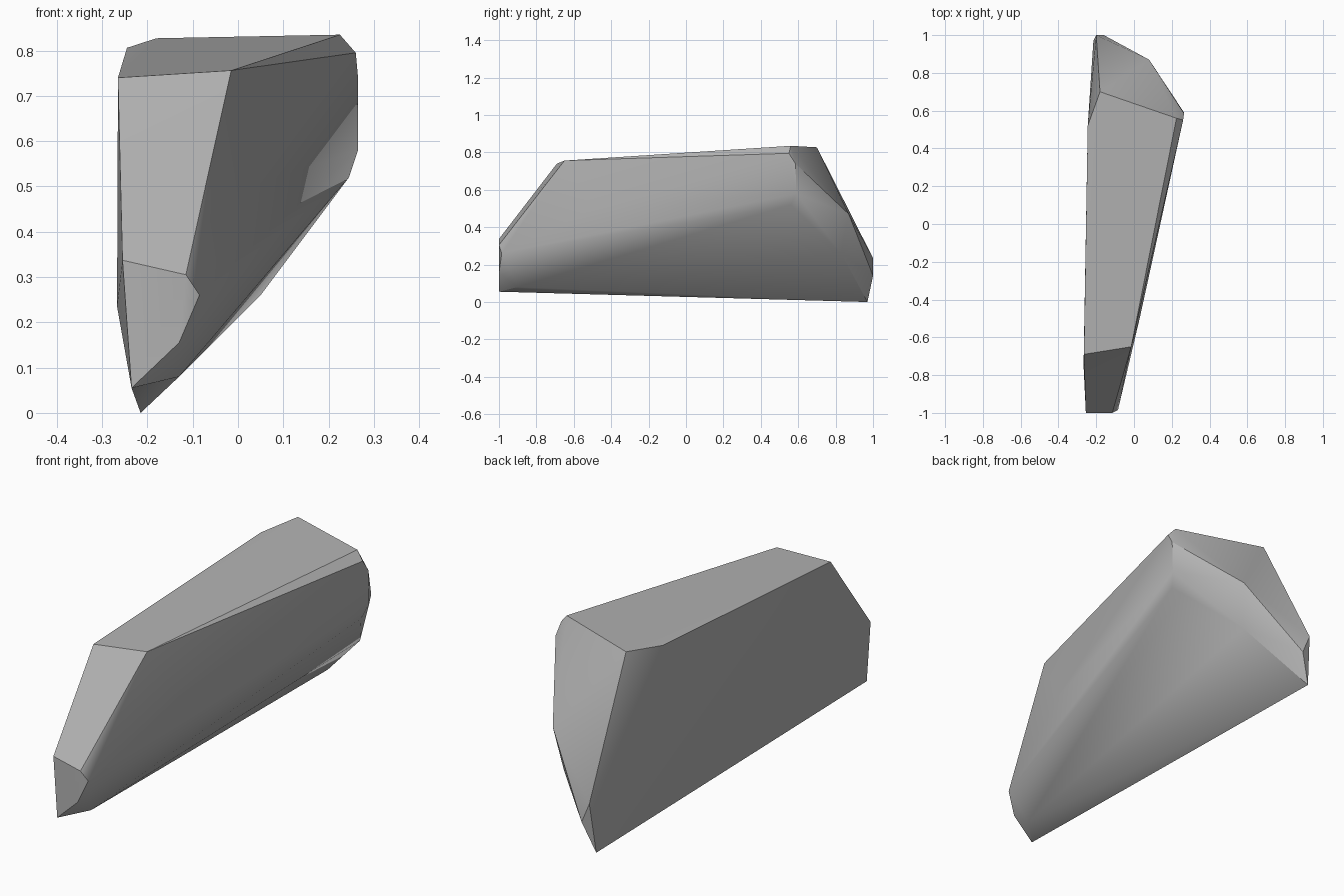
import bpy, bmesh
from math import radians

# Remove the default object
default = bpy.data.objects.get("Cube")
if default:
    bpy.data.objects.remove(default, do_unlink=True)


def make_material(name, colour):
    """Plain flat material shown alike in the viewport and in renders."""
    material = bpy.data.materials.new(name)
    material.use_nodes = True
    material.diffuse_color = colour
    shader = material.node_tree.nodes["Principled BSDF"]
    shader.inputs["Base Color"].default_value = colour
    shader.inputs["Roughness"].default_value = 0.9
    return material


def make_hull(name, corner_groups, material):
    """Wrap a set of corner points in one faceted convex skin."""
    bm = bmesh.new()
    for group in corner_groups.values():
        for corner in group:
            bm.verts.new(corner)
    result = bmesh.ops.convex_hull(bm, input=bm.verts[:])
    loose = set(result["geom_interior"]) | set(result["geom_unused"])
    loose = [v for v in loose if isinstance(v, bmesh.types.BMVert) and v.is_valid]
    bmesh.ops.delete(bm, geom=loose, context="VERTS")
    # Merge nearly coplanar triangles into broad chipped facets
    bmesh.ops.dissolve_limit(bm, angle_limit=radians(1.5),
                             verts=bm.verts[:], edges=bm.edges[:])
    bmesh.ops.recalc_face_normals(bm, faces=bm.faces[:])
    mesh = bpy.data.meshes.new(name)
    bm.to_mesh(mesh)
    bm.free()
    mesh.materials.append(material)
    obj = bpy.data.objects.new(name, mesh)
    bpy.context.collection.objects.link(obj)
    return obj


# Corners of the boulder, grouped by the region they shape
corners = {
    "top_plane": [(-.265, -.69, .74), (-.015, -.65, .756), (.225, .56, .835),
                  (-.18, .7, .827), (-.245, .52, .806)],
    "front_chip": [(-.255, -1, .337), (-.115, -1, .305), (-.085, -.985, .26),
                   (-.13, -1, .155), (-.235, -1, .055)],
    "left_shoulder": [(.26, .55, .795), (.265, .585, .74), (.265, .59, .58),
                      (.245, .56, .52), (.03, -.5, .5)],
    "back_ridge": [(.08, .87, .47), (-.2, 1, .235), (-.16, 1, .14),
                   (.05, .83, .26)],
    "underside": [(-.215, .97, 0), (-.13, -.9, .08), (-.267, -.75, .235)],
}

stone = make_material("stone_grey", (.45, .45, .45, 1))
boulder = make_hull("boulder", corners, stone)

# Soften shallow creases and keep the chipped edges sharp
bpy.ops.object.select_all(action="DESELECT")
boulder.select_set(True)
bpy.context.view_layer.objects.active = boulder
bpy.ops.object.shade_smooth_by_angle(angle=radians(30))
